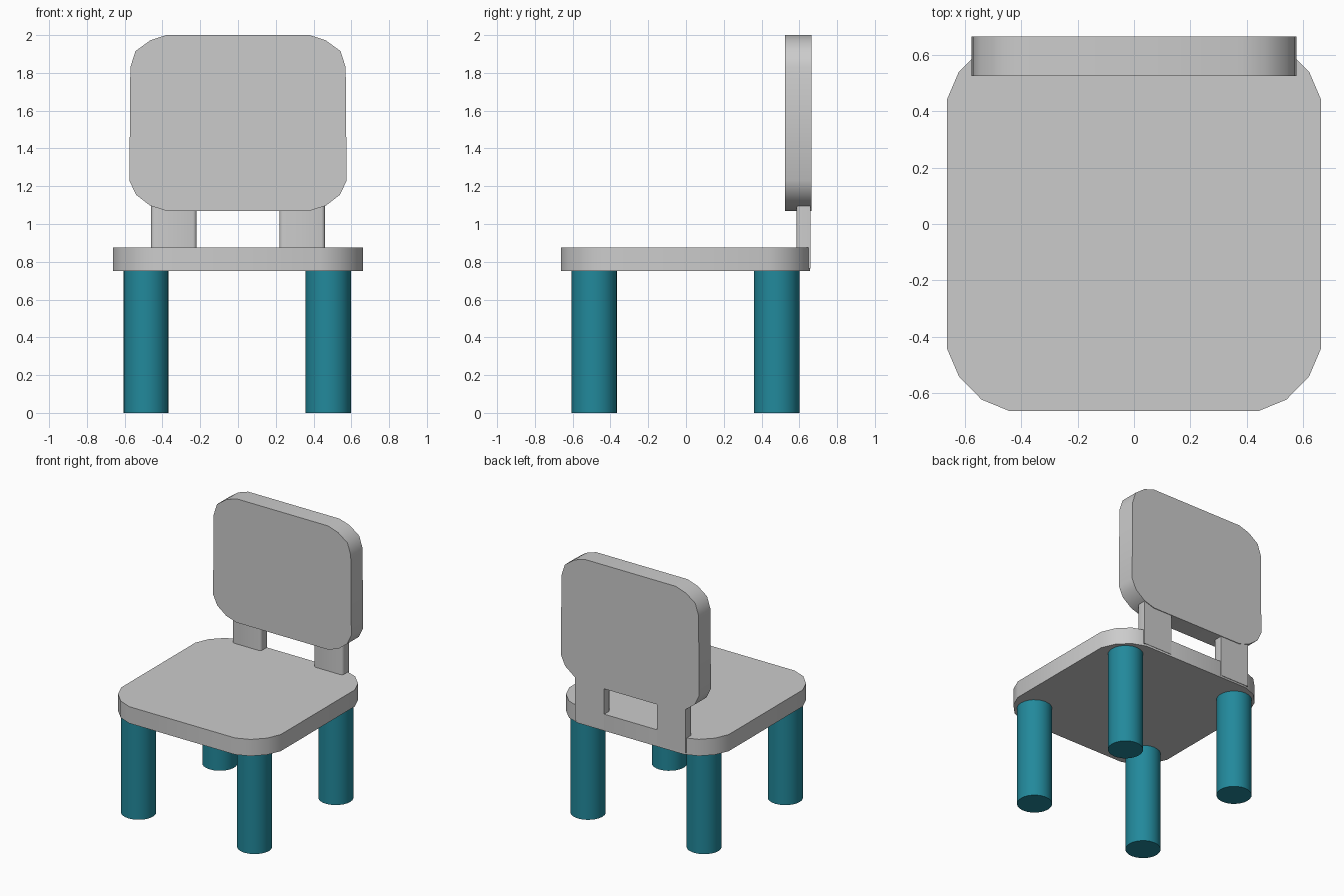
import bpy, bmesh
from mathutils import Vector

if "Cube" in bpy.data.objects:
    bpy.data.objects.remove(bpy.data.objects["Cube"])


def prism(name, points, depth, angle=40):
    """Extrude a closed 3D outline along a vector, with smooth rounded sides."""
    bm = bmesh.new()
    face = bm.faces.new([bm.verts.new(p) for p in points])
    result = bmesh.ops.extrude_face_region(bm, geom=[face], use_keep_orig=True)
    moved = [g for g in result["geom"] if isinstance(g, bmesh.types.BMVert)]
    bmesh.ops.translate(bm, verts=moved, vec=Vector(depth))
    bmesh.ops.recalc_face_normals(bm, faces=bm.faces)
    mesh = bpy.data.meshes.new(name)
    bm.to_mesh(mesh)
    bm.free()
    obj = bpy.data.objects.new(name, mesh)
    bpy.context.collection.objects.link(obj)
    smooth(obj, angle)
    return obj


def smooth(obj, angle=40):
    bpy.ops.object.select_all(action='DESELECT')
    obj.select_set(True)
    bpy.context.view_layer.objects.active = obj
    bpy.ops.object.shade_smooth_by_angle(angle=angle * 3.14159 / 180)


def mirrored(half):
    """Complete a right-hand half outline by mirroring it in x."""
    return half + [(-a, b) for a, b in reversed(half)]


# Seat: square slab with faceted round corners
seat_half = [(0.44, -0.663), (0.54, -0.622), (0.62, -0.54), (0.663, -0.44),
             (0.663, 0.44), (0.62, 0.54), (0.54, 0.62), (0.44, 0.657)]
prism("seat", [(x, y, 0.75) for x, y in mirrored(seat_half)], (0, 0, 0.125))

# Backrest: thick upright panel
back_half = [(0.38, 1.07), (0.465, 1.097), (0.54, 1.155), (0.575, 1.23),
             (0.57, 1.83), (0.543, 1.915), (0.465, 1.972), (0.38, 2.0)]
prism("backrest", [(x, 0.525, z) for x, z in mirrored(back_half)], (0, 0.14, 0))

# Back supports: flat posts with softened front edges
post = [(0.22, 0.66), (0.22, 0.603), (0.225, 0.590), (0.238, 0.585),
        (0.442, 0.585), (0.455, 0.590), (0.46, 0.603), (0.46, 0.66)]
for side, label in ((-1, "left"), (1, "right")):
    prism(f"{label}_back_support", [(side * x, y, 0.765) for x, y in post],
          (0, 0, 0.333), 50)

# Legs: four teal cylinders
teal = bpy.data.materials.new("teal")
teal.diffuse_color = (0.016, 0.25, 0.33, 1)
teal.use_nodes = True
teal.node_tree.nodes["Principled BSDF"].inputs["Base Color"].default_value = teal.diffuse_color
for x, xl in ((-0.487, "left"), (0.478, "right")):
    for y, yl in ((-0.485, "front"), (0.48, "back")):
        bpy.ops.mesh.primitive_cylinder_add(vertices=24, radius=0.12, depth=0.75,
                                            location=(x, y, 0.375))
        leg = bpy.context.object
        leg.name = f"{yl}_{xl}_leg"
        leg.data.materials.append(teal)
        smooth(leg)
